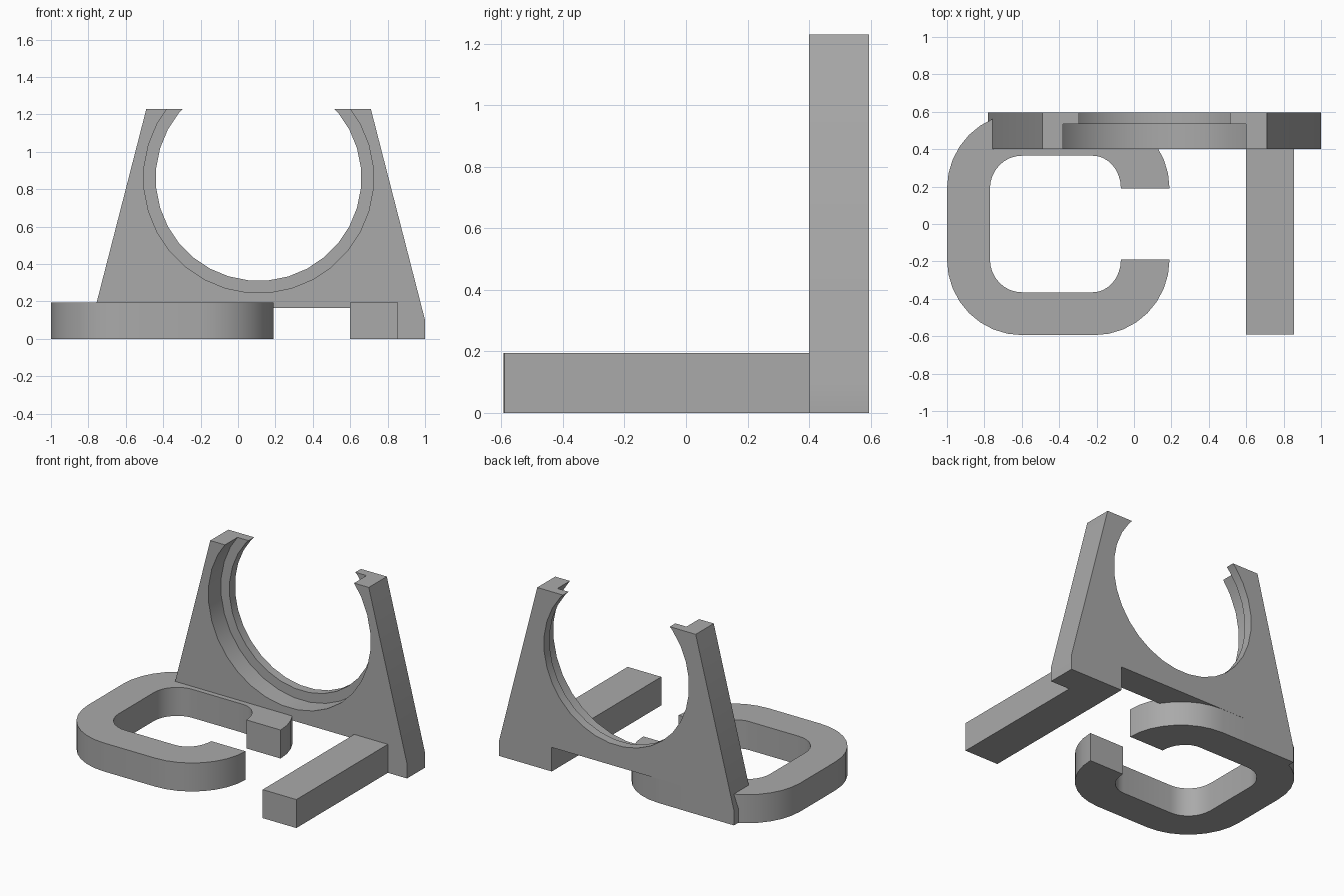
import bpy, bmesh
from math import cos, sin, pi, radians

cube = bpy.data.objects.get("Cube")
if cube:
    bpy.data.objects.remove(cube, do_unlink=True)

grey = bpy.data.materials.new("plain_grey")
grey.use_nodes = True
grey.diffuse_color = (0.4, 0.4, 0.4, 1)
grey.node_tree.nodes["Principled BSDF"].inputs["Base Color"].default_value = grey.diffuse_color

FRONT, PLATE_FRONT, LEDGE, BACK = -0.59, 0.40, 0.535, 0.595
ARM_H, MID = 0.195, 0.11


def prism(name, outline, to_3d, shift):
    """Extrude a flat outline, placed by to_3d, along shift."""
    bm = bmesh.new()
    face = bm.faces.new([bm.verts.new(to_3d(a, b)) for a, b in outline])
    ext = bmesh.ops.extrude_face_region(bm, geom=[face])
    verts = [g for g in ext["geom"] if isinstance(g, bmesh.types.BMVert)]
    bmesh.ops.translate(bm, vec=shift, verts=verts)
    bmesh.ops.recalc_face_normals(bm, faces=bm.faces[:])
    mesh = bpy.data.meshes.new(name)
    bm.to_mesh(mesh)
    bm.free()
    mesh.materials.append(grey)
    obj = bpy.data.objects.new(name, mesh)
    bpy.context.collection.objects.link(obj)
    return obj


def arc(cx, cy, rx, ry, start, end, steps=8):
    angles = [radians(start + (end - start) * i / steps) for i in range(steps + 1)]
    return [(cx + rx * cos(a), cy + ry * sin(a)) for a in angles]


def upright(name, outline, y0, y1):
    return prism(name, outline, lambda x, z: (x, y0, z), (0, y1 - y0, 0))


def flat(name, outline):
    return prism(name, outline, lambda x, y: (x, y, 0), (0, 0, ARM_H))


# Upright plate: tapered sides, two feet and a raised bottom edge between them
half = [(0.49, 0.165), (0.49, 0), (0.89, 0), (0.89, 0.1), (0.60, 1.23)]
plate = upright("upright_plate",
                [(MID + x, z) for x, z in half] + [(MID - x, z) for x, z in reversed(half)],
                PLATE_FRONT, BACK)

# Stepped round cradle opening: wide at the front, narrower at the back
for radius, y0, y1 in ((0.55, 0.3, 0.7), (0.615, 0.3, LEDGE)):
    turn = 180 / 32
    circle = arc(MID, 0.86, radius, radius, turn, 360 + turn, 32)[:-1]
    cutter = upright("opening_cutter", circle, y0, y1)
    cutter.hide_render = True
    cut = plate.modifiers.new("opening", 'BOOLEAN')
    cut.operation, cut.solver, cut.object = 'DIFFERENCE', 'EXACT', cutter
    bpy.context.view_layer.objects.active = plate
    bpy.ops.object.modifier_apply(modifier=cut.name)
    bpy.data.objects.remove(cutter, do_unlink=True)

# Straight foot arm
flat("straight_arm", [(0.60, FRONT), (0.855, FRONT), (0.855, 0.45), (0.60, 0.45)])

# Open C-shaped loop: half outline, mirrored front to back
outer = arc(-0.21, 0.19, 0.40, 0.404, 0, 90) + arc(-0.60, 0.19, 0.40, 0.404, 90, 180)
inner = arc(-0.60, 0.19, 0.17, 0.175, 180, 90) + arc(-0.22, 0.19, 0.15, 0.175, 90, 0)
mirror = lambda pts: [(x, -y) for x, y in reversed(pts)]
loop = flat("open_loop", outer + mirror(outer) + mirror(inner) + inner)

# Smooth the rounded walls, keep the corners crisp
for obj in (plate, loop):
    bpy.ops.object.select_all(action='DESELECT')
    obj.select_set(True)
    bpy.context.view_layer.objects.active = obj
    bpy.ops.object.shade_smooth_by_angle(angle=radians(30))
